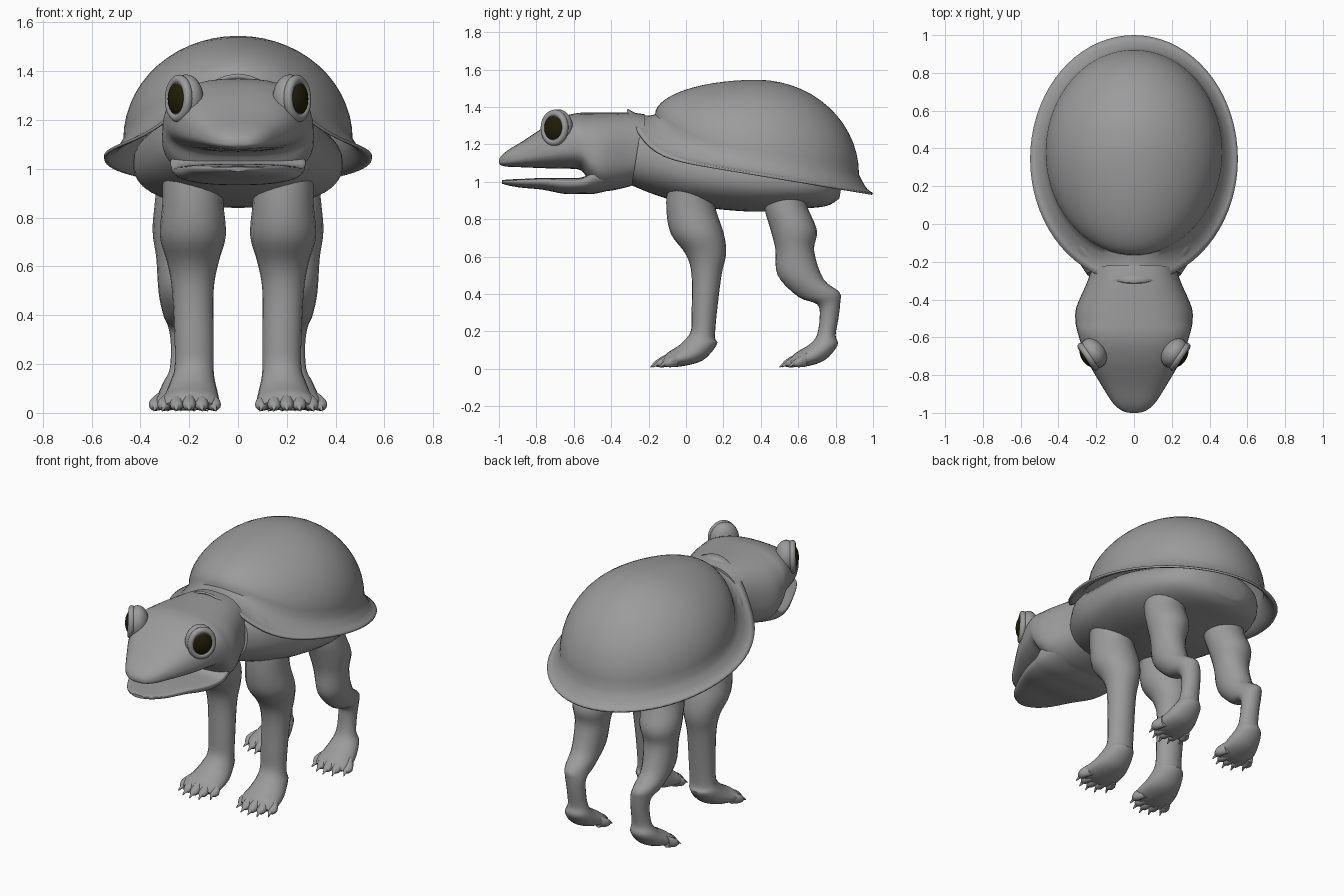
import bpy, bmesh, math
from mathutils import Matrix, Vector

cube = bpy.data.objects.get("Cube")
if cube:
    bpy.data.objects.remove(cube)


def material(name, rgb):
    m = bpy.data.materials.new(name)
    m.use_nodes = True
    m.diffuse_color = (*rgb, 1)
    m.node_tree.nodes["Principled BSDF"].inputs["Base Color"].default_value = (*rgb, 1)
    return m


SKIN = material("grey skin", (0.33, 0.33, 0.33))
EYE = material("dark olive eye", (0.014, 0.013, 0.002))


def finish(name, bm, mat, mirror=False):
    bmesh.ops.recalc_face_normals(bm, faces=bm.faces)
    me = bpy.data.meshes.new(name)
    bm.to_mesh(me)
    bm.free()
    ob = bpy.data.objects.new(name, me)
    bpy.context.collection.objects.link(ob)
    me.materials.append(mat)
    bpy.ops.object.select_all(action='DESELECT')
    ob.select_set(True)
    bpy.context.view_layer.objects.active = ob
    bpy.ops.object.shade_smooth_by_angle(angle=math.radians(45))
    if mirror:
        ob.modifiers.new("Mirror", 'MIRROR').use_clip = False
    return ob


def smooth_path(rows, steps):
    """Catmull-Rom interpolation of rows of numbers."""
    out = []
    for i in range(len(rows) - 1):
        p0, p1, p2 = rows[max(i - 1, 0)], rows[i], rows[i + 1]
        p3 = rows[min(i + 2, len(rows) - 1)]
        for s in range(steps):
            t = s / steps
            out.append([0.5 * (2 * b + (c - a) * t + (2 * a - 5 * b + 4 * c - d) * t * t
                        + (3 * b - a - 3 * c + d) * t ** 3)
                        for a, b, c, d in zip(p0, p1, p2, p3)])
    return out + [list(rows[-1])]


def loft(bm, rows, x=0, e=1.0, mid=0.5, segs=24, steps=4):
    """Rows: y, z of one edge, y, z of the opposite edge, half width, x centre."""
    rows = [r if len(r) == 6 else (*r, x) for r in rows]
    rings = []
    for ya, za, yb, zb, w, xc in smooth_path(rows, steps):
        ring = []
        for k in range(segs):
            a = 2 * math.pi * k / segs
            c, s = math.cos(a), math.sin(a)
            f = abs(s) ** e
            f = mid + (1 - mid) * f if s > 0 else mid - mid * f
            px = xc + w * math.copysign(abs(c) ** e, c)
            ring.append(bm.verts.new((px, ya + (yb - ya) * f, za + (zb - za) * f)))
        rings.append(ring)
    for r, q in zip(rings, rings[1:]):
        for k in range(segs):
            j = (k + 1) % segs
            bm.faces.new((r[k], r[j], q[j], q[k]))
    bm.faces.new(rings[0])
    bm.faces.new(rings[-1])


# Shell: flared rim rising at the front, then the dome
def rim_z(u):
    return 1.05 - 0.11 * u + 0.23 * max(0, -u) ** 7.5


def base_z(u):
    return 1.12 - 0.08 * u + 0.16 * max(0, -u) ** 3


bm = bmesh.new()
SEGS, RIM, DOME = 72, 5, 14
rings = []
for i in range(RIM + DOME):
    ring = []
    for k in range(SEGS):
        a = 2 * math.pi * k / SEGS
        c, u = math.cos(a), math.sin(a)
        if i < RIM:
            t = i / RIM
            sag = 0.02 * math.sin(math.pi * t)
            p = (c * (0.55 - 0.08 * t), 0.345 + 0.035 * t + u * (0.655 - 0.11 * t),
                 rim_z(u) * (1 - t) + base_z(u) * t - sag)
        else:
            phi = math.pi / 2 * (i - RIM) / DOME
            h = math.cos(phi)
            p = (0.47 * c * h, 0.38 + 0.545 * u * h,
                 base_z(u) + (1.545 - base_z(u)) * math.sin(phi))
        ring.append(bm.verts.new(p))
    rings.append(ring)
for r, q in zip(rings, rings[1:]):
    for k in range(SEGS):
        j = (k + 1) % SEGS
        bm.faces.new((r[k], r[j], q[j], q[k]))
top = bm.verts.new((0, 0.38, 1.545))
for k in range(SEGS):
    bm.faces.new((rings[-1][k], rings[-1][(k + 1) % SEGS], top))
shell = finish("shell", bm, SKIN)
solid = shell.modifiers.new("Thickness", 'SOLIDIFY')
solid.thickness, solid.offset = 0.012, -1

# Body under the shell
bm = bmesh.new()
loft(bm, [(-.29, .98, -.24, 1.3, .25), (-.15, .925, -.12, 1.3, .33), (.05, .87, .05, 1.25, .39),
          (.35, .84, .35, 1.2, .43), (.6, .855, .6, 1.13, .38), (.75, .87, .78, 1.09, .27),
          (.82, .91, .84, 1.03, .12)], e=0.85, segs=40)
finish("body", bm, SKIN)

# Head with upper snout, and the open lower jaw
bm = bmesh.new()
loft(bm, [(-.23, 1.0, -.22, 1.36, .22), (-.32, .97, -.3, 1.37, .25), (-.44, .95, -.44, 1.37, .305),
          (-.51, .99, -.52, 1.37, .31), (-.56, 1.06, -.58, 1.367, .3), (-.65, 1.07, -.65, 1.35, .275),
          (-.75, 1.072, -.74, 1.305, .235), (-.87, 1.077, -.86, 1.225, .165),
          (-.95, 1.08, -.95, 1.17, .11), (-.99, 1.088, -.99, 1.135, .06),
          (-1, 1.1, -1, 1.115, .02)], e=0.8, mid=0.4, segs=40)
finish("head", bm, SKIN)
bm = bmesh.new()
loft(bm, [(-.33, .975, -.33, 1.1, .23), (-.48, .937, -.48, 1.07, .275), (-.56, .935, -.55, 1.025, .27),
          (-.65, .935, -.65, 1.02, .25), (-.77, .958, -.77, 1.02, .2), (-.88, .968, -.88, 1.015, .145),
          (-.95, .98, -.95, 1.012, .095), (-.985, .99, -.985, 1.008, .04)],
     e=0.8, mid=0.75, segs=40)
finish("lower_jaw", bm, SKIN)

# Eyes: socket bump, lid ring and dark eyeball facing out and forward
facing = Vector((0.83, -0.56, 0.03)).normalized()
turn = facing.to_track_quat('Z', 'Y').to_matrix().to_4x4()
eye_at = Vector((0.243, -0.703, 1.288))


def ball(bm, centre, scale):
    bmesh.ops.create_uvsphere(bm, u_segments=28, v_segments=16, radius=1,
                              matrix=Matrix.Translation(centre) @ turn @ Matrix.Diagonal((*scale, 1)))


bm = bmesh.new()
ball(bm, eye_at - facing * 0.035, (0.085, 0.1, 0.065))
finish("eye_socket", bm, SKIN, True)
bpy.ops.mesh.primitive_torus_add(major_segments=32, minor_segments=12,
                                 major_radius=0.074, minor_radius=0.019)
bm = bmesh.new()
ring_ob = bpy.context.object
bm.from_mesh(ring_ob.data)
bpy.data.objects.remove(ring_ob)
bm.transform(Matrix.Translation(eye_at) @ turn @ Matrix.Diagonal((0.92, 1.05, 1, 1)))
finish("eyelid", bm, SKIN, True)
bm = bmesh.new()
ball(bm, eye_at, (0.062, 0.07, 0.035))
finish("eyeball", bm, EYE, True)

# Nostrils
bm = bmesh.new()
ball(bm, Vector((0.06, -0.947, 1.148)), (0.008, 0.008, 0.008))
finish("nostril", bm, EYE, True)


# Legs run from hip to foot as front edge, back edge, half width, x centre
def leg(name, rows, toe_x, toe_y):
    bm = bmesh.new()
    loft(bm, rows, segs=20)
    finish(name, bm, SKIN, True)
    bm = bmesh.new()
    for k in range(-2, 3):
        x, y = toe_x + 0.051 * k, toe_y + 0.012 * k * k
        loft(bm, [(y + .1, .012, y + .1, .085, .024, x - .01 * k), (y + .06, .008, y + .06, .065, .028, x),
                  (y + .035, .01, y + .03, .045, .022, x), (y + .025, .015, y + .02, .035, .011, x),
                  (y, .006, y, .014, .003, x + .004 * k)], segs=12, steps=3)
    finish(name + "_toes", bm, SKIN, True)


leg("front_leg", [
    (-.1, 1.0, .15, 1.0, .12, .19), (-.105, .85, .155, .87, .125, .185), (-.08, .72, .2, .73, .135, .185),
    (0, .61, .215, .62, .105, .185), (.03, .5, .19, .5, .085, .185), (.03, .3, .165, .3, .08, .18),
    (.025, .2, .155, .17, .08, .18), (-.02, .14, .165, .13, .09, .185), (-.06, .11, .09, .045, .108, .19),
    (-.1, .085, -.03, .012, .118, .197), (-.13, .05, -.1, .012, .1, .2)], .2, -.19)
leg("hind_leg", [
    (.42, 1.0, .64, 1.0, .11, .215), (.42, .86, .645, .88, .12, .22), (.45, .75, .7, .74, .12, .23),
    (.478, .64, .685, .63, .1, .235), (.49, .5, .735, .48, .085, .24), (.6, .385, .82, .41, .07, .235),
    (.7, .345, .825, .355, .06, .225), (.715, .28, .815, .27, .055, .22), (.7, .18, .8, .18, .06, .22),
    (.66, .13, .81, .125, .08, .225), (.61, .1, .74, .045, .1, .23), (.575, .075, .64, .012, .108, .233),
    (.55, .045, .58, .012, .09, .235)], .235, .5)
